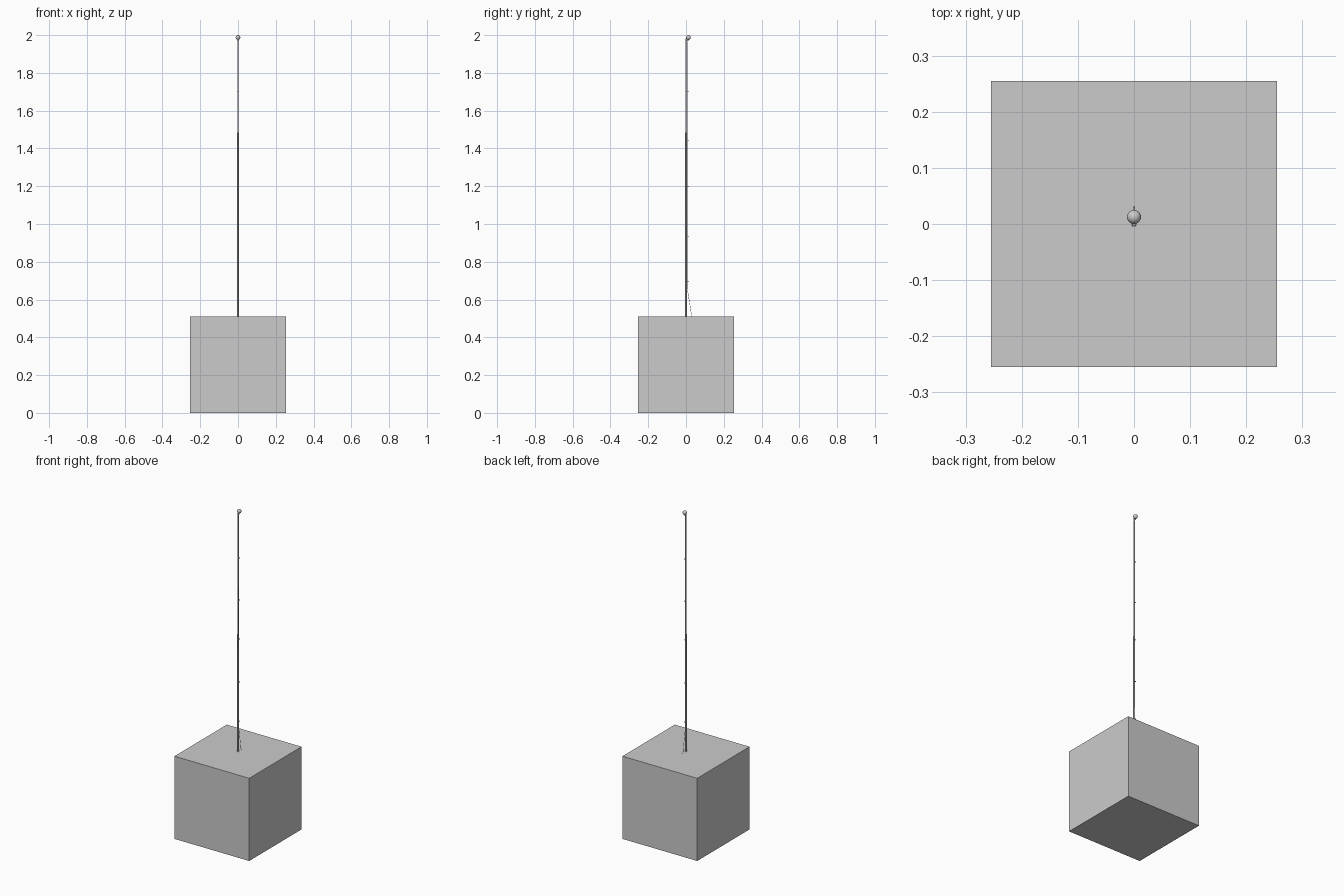
import bpy, math
from mathutils import Vector

if "Cube" in bpy.data.objects:
    bpy.data.objects.remove(bpy.data.objects["Cube"])


def smooth(ob):
    bpy.ops.object.select_all(action='DESELECT')
    ob.select_set(True)
    bpy.context.view_layer.objects.active = ob
    bpy.ops.object.shade_smooth_by_angle()


def tapered(name, a, b, r1, r2, sides=12):
    a, b = Vector(a), Vector(b)
    d = b - a
    bpy.ops.mesh.primitive_cone_add(vertices=sides, radius1=r1, radius2=r2, depth=d.length,
                                    location=(a + b) / 2,
                                    rotation=d.to_track_quat('Z', 'Y').to_euler())
    ob = bpy.context.object
    ob.name = name
    smooth(ob)
    return ob


# Block the rod stands in
bpy.ops.mesh.primitive_cube_add(size=0.51, location=(0, 0, 0.255))
bpy.context.object.name = "base_block"

# Slender pole, running down into the block
tapered("rod", (0, 0, 0.4), (0, 0, 1.982), 0.005, 0.0035)

# Small line guides on the back of the rod
for i, z in enumerate((0.695, 0.935, 1.2, 1.44, 1.7, 1.972)):
    bpy.ops.mesh.primitive_torus_add(location=(0, 0.0095, z), major_radius=0.005,
                                     minor_radius=0.0012, major_segments=16, minor_segments=6)
    bpy.context.object.name = f"line_guide_{i + 1}"
    smooth(bpy.context.object)

# Line running through the guides, then out to the block
pts = [(0, 0.012, 1.98), (0, 0.0065, 1.96), (0, 0.0065, 0.66), (0, 0.032, 0.5)]
for i in range(3):
    tapered(f"line_{i + 1}", pts[i], pts[i + 1], 0.001, 0.001, 6)

# Ball at the tip
bpy.ops.mesh.primitive_uv_sphere_add(segments=24, ring_count=12, radius=0.0125,
                                     location=(0, 0.0125, 1.9875))
bpy.context.object.name = "tip_ball"
smooth(bpy.context.object)
